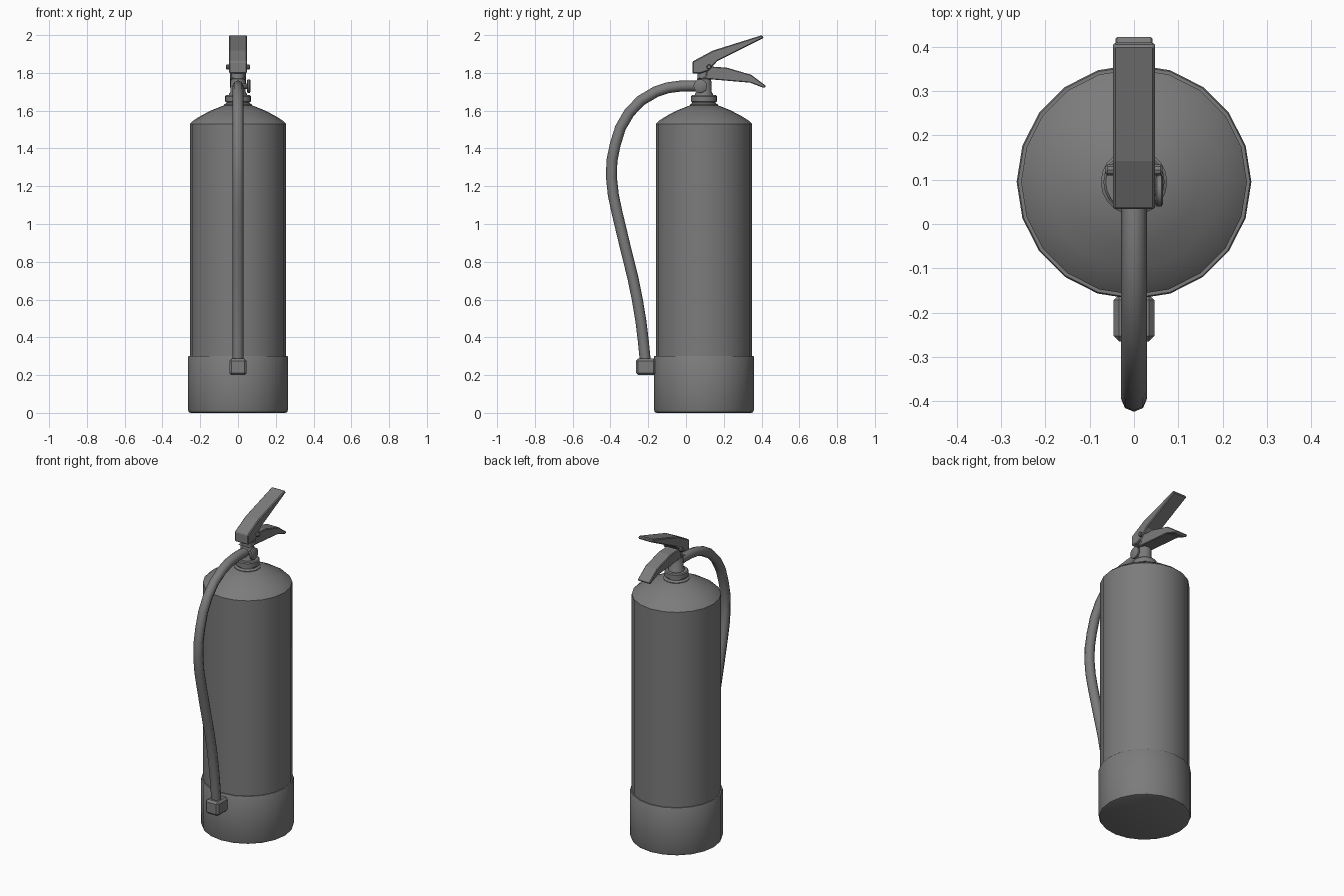
import bpy, bmesh, math
from mathutils import Vector, Matrix

cube = bpy.data.objects.get("Cube")
if cube:
    bpy.data.objects.remove(cube, do_unlink=True)

AXIS_Y = 0.095  # the tank's centre line

grey = bpy.data.materials.new("plain grey")
grey.use_nodes = True
grey.diffuse_color = (0.2, 0.2, 0.2, 1)
grey.node_tree.nodes["Principled BSDF"].inputs["Base Color"].default_value = (0.2, 0.2, 0.2, 1)


def finish(name, bm, smooth=True):
    bmesh.ops.recalc_face_normals(bm, faces=bm.faces)
    mesh = bpy.data.meshes.new(name)
    bm.to_mesh(mesh)
    bm.free()
    mesh.materials.append(grey)
    obj = bpy.data.objects.new(name, mesh)
    bpy.context.collection.objects.link(obj)
    if smooth:
        bpy.ops.object.select_all(action='DESELECT')
        obj.select_set(True)
        bpy.context.view_layer.objects.active = obj
        bpy.ops.object.shade_smooth_by_angle(angle=math.radians(35))
    return obj


def lathe(name, profile, sides=20, matrix=None):
    """Turn (radius, height) points round z, with flat caps."""
    bm = bmesh.new()
    rings = []
    for r, z in profile:
        angles = [math.tau * i / sides for i in range(sides)]
        rings.append([bm.verts.new((r * math.cos(a), r * math.sin(a), z)) for a in angles])
    for low, high in zip(rings, rings[1:]):
        for i in range(sides):
            j = (i + 1) % sides
            bm.faces.new((low[i], low[j], high[j], high[i]))
    bm.faces.new(rings[0])
    bm.faces.new(rings[-1])
    bm.transform(matrix or Matrix.Translation((0, AXIS_Y, 0)))
    return finish(name, bm)


def plate(name, outline, half_width, bevel):
    """Extrude a (y, z) side outline across x."""
    bm = bmesh.new()
    face = bm.faces.new([bm.verts.new((-half_width, y, z)) for y, z in outline])
    result = bmesh.ops.extrude_face_region(bm, geom=[face])
    verts = [g for g in result["geom"] if isinstance(g, bmesh.types.BMVert)]
    bmesh.ops.translate(bm, verts=verts, vec=(half_width * 2, 0, 0))
    obj = finish(name, bm, smooth=False)
    mod = obj.modifiers.new("soft edges", 'BEVEL')
    mod.width = bevel
    mod.segments = 1
    mod.limit_method = 'ANGLE'
    mod.angle_limit = math.radians(40)
    return obj


def across(x, y, z):
    """Lay a turned part along x."""
    return Matrix.Translation((x, y, z)) @ Matrix.Rotation(math.pi / 2, 4, 'Y')


# Tank, base sleeve and neck
lathe("tank", [(0.255, 0.02), (0.255, 1.53), (0.236, 1.548), (0.195, 1.574),
               (0.14, 1.602), (0.07, 1.63)])
lathe("base_sleeve", [(0.25, 0), (0.26, 0.004), (0.265, 0.016), (0.265, 0.297),
                      (0.262, 0.302), (0.254, 0.302)])
lathe("neck_collar", [(0.075, 1.62), (0.075, 1.632), (0.062, 1.64), (0.062, 1.645),
                      (0.069, 1.648), (0.069, 1.676), (0.064, 1.682)])
lathe("valve_stem", [(0.047, 1.67), (0.047, 1.69), (0.04, 1.7), (0.04, 1.755),
                     (0.034, 1.77), (0.034, 1.84)], 12)

# Gauge and hinge pin
lathe("gauge_stem", [(0.014, 0), (0.014, 0.05)], 10, across(0, 0.076, 1.73))
lathe("gauge", [(0.03, 0), (0.036, 0.004), (0.036, 0.014), (0.03, 0.018)], 16,
      across(0.048, 0.076, 1.73))
lathe("hinge_pin", [(0.009, -0.064), (0.013, -0.06), (0.013, 0.06), (0.009, 0.064)], 10,
      across(0, 0.122, 1.832))

# Upper lever and lower carrying handle
plate("upper_lever", [(0.034, 1.797), (0.034, 1.86), (0.142, 1.918), (0.403, 2.0),
                      (0.412, 1.985), (0.165, 1.862), (0.12, 1.812), (0.075, 1.797)],
      0.047, 0.005)
plate("lower_handle", [(0.055, 1.768), (0.105, 1.78), (0.115, 1.84), (0.15, 1.832),
                       (0.215, 1.828), (0.345, 1.79), (0.425, 1.73), (0.412, 1.72),
                       (0.34, 1.748), (0.13, 1.766)], 0.042, 0.004)

# Hose, swept along a smooth path
path = [(0.07, 1.73), (-0.03, 1.73), (-0.16, 1.7), (-0.3, 1.59), (-0.375, 1.42),
        (-0.395, 1.25), (-0.365, 1.06), (-0.28, 0.71), (-0.238, 0.48), (-0.215, 0.27)]
curve = bpy.data.curves.new("hose", 'CURVE')
curve.dimensions = '3D'
curve.bevel_depth = 0.029
curve.bevel_resolution = 2
curve.resolution_u = 2
curve.use_fill_caps = True
spline = curve.splines.new('BEZIER')
spline.bezier_points.add(len(path) - 1)
for point, (y, z) in zip(spline.bezier_points, path):
    point.co = Vector((0, y, z))
    point.handle_left_type = point.handle_right_type = 'AUTO'
hose = bpy.data.objects.new("hose", curve)
bpy.context.collection.objects.link(hose)
bpy.ops.object.select_all(action='DESELECT')
hose.select_set(True)
bpy.context.view_layer.objects.active = hose
bpy.ops.object.convert(target='MESH')
hose = bpy.context.view_layer.objects.active
hose.data.materials.clear()
hose.data.materials.append(grey)
bpy.ops.object.shade_smooth_by_angle(angle=math.radians(50))

# Clip block that holds the hose end against the base
plate("hose_clip", [(-0.265, 0.2), (-0.265, 0.288), (-0.16, 0.288), (-0.16, 0.2)], 0.046, 0.012)
